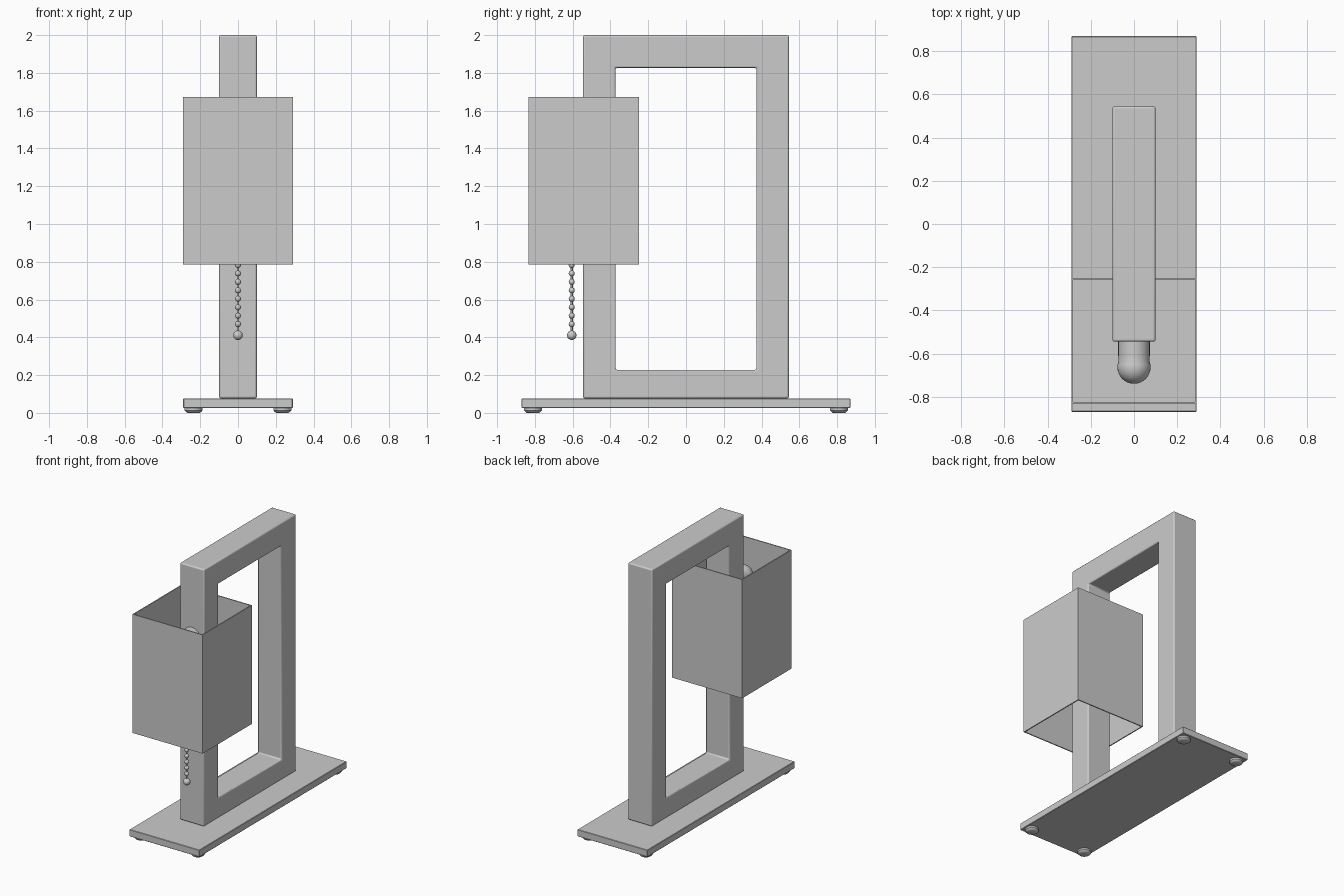
import bpy, bmesh, math
from mathutils import Matrix, Vector

if "Cube" in bpy.data.objects:
    bpy.data.objects.remove(bpy.data.objects["Cube"])


def finish(name, bm, smooth=True):
    bmesh.ops.recalc_face_normals(bm, faces=bm.faces)
    me = bpy.data.meshes.new(name)
    bm.to_mesh(me)
    bm.free()
    ob = bpy.data.objects.new(name, me)
    bpy.context.collection.objects.link(ob)
    if smooth:
        bpy.ops.object.select_all(action='DESELECT')
        ob.select_set(True)
        bpy.context.view_layer.objects.active = ob
        bpy.ops.object.shade_smooth_by_angle(angle=math.radians(40))
    return ob


def bevel(ob, width, segments):
    m = ob.modifiers.new("edge_bevel", 'BEVEL')
    m.width, m.segments = width, segments
    m.limit_method = 'ANGLE'


def box(name, lo, hi):
    bm = bmesh.new()
    lo, hi = Vector(lo), Vector(hi)
    size = hi - lo
    bmesh.ops.create_cube(bm, size=1, matrix=Matrix.Translation((lo + hi) / 2)
                          @ Matrix.Diagonal((*size, 1)))
    return finish(name, bm, False)


def lathe(name, profile, origin, rot=Matrix.Identity(4), steps=32):
    # profile is (radius, height) from axis to axis
    bm = bmesh.new()
    vs = [bm.verts.new((r, 0, h)) for r, h in profile]
    es = [bm.edges.new(p) for p in zip(vs, vs[1:])]
    bmesh.ops.spin(bm, geom=vs + es, cent=(0, 0, 0), axis=(0, 0, 1),
                   angle=math.tau, steps=steps)
    bmesh.ops.remove_doubles(bm, verts=bm.verts, dist=1e-5)
    bm.transform(Matrix.Translation(origin) @ rot)
    return finish(name, bm)


# Base plate
bevel(box("base_plate", (-0.29, -0.87, 0.025), (0.29, 0.87, 0.077)), 0.003, 1)

# Four low round feet
foot = [(0, 0), (0.032, 0), (0.04, 0.005), (0.047, 0.013), (0.047, 0.026), (0, 0.026)]
for i, (sx, sy) in enumerate([(-1, -1), (1, -1), (-1, 1), (1, 1)]):
    lathe(f"foot_{i + 1}", foot, (sx * 0.235, sy * 0.81, 0))

# Upright rectangular frame
bm = bmesh.new()


def loop(y0, y1, z0, z1):
    return [bm.verts.new((-0.1, y, z)) for y, z in
            ((y0, z0), (y1, z0), (y1, z1), (y0, z1))]


outer, inner = loop(-0.545, 0.545, 0.077, 2.0), loop(-0.373, 0.373, 0.228, 1.827)
for i in range(4):
    j = (i + 1) % 4
    bm.faces.new((outer[i], outer[j], inner[j], inner[i]))
faces = bm.faces[:]
ext = bmesh.ops.extrude_face_region(bm, geom=faces, use_keep_orig=True)
bmesh.ops.translate(bm, vec=(0.2, 0, 0),
                    verts=[g for g in ext["geom"] if isinstance(g, bmesh.types.BMVert)])
bevel(finish("frame", bm, True), 0.01, 3)

# Square shade, open at top and bottom
bm = bmesh.new()
corners = [(-0.29, -0.833), (0.29, -0.833), (0.29, -0.25), (-0.29, -0.25)]
low = [bm.verts.new((x, y, 0.785)) for x, y in corners]
high = [bm.verts.new((x, y, 1.673)) for x, y in corners]
for i in range(4):
    j = (i + 1) % 4
    bm.faces.new((low[i], low[j], high[j], high[i]))
shade = finish("shade", bm, False)
m = shade.modifiers.new("wall", 'SOLIDIFY')
m.thickness, m.offset, m.use_even_offset = 0.008, -1, True

# Bulb lying forward out of the front post
profile = [(0, 0), (0.073, 0), (0.073, 0.07)]
for k in range(11):
    a = math.radians(-20 + 11 * k)
    profile.append((0.077 * math.cos(a), 0.123 + 0.077 * math.sin(a)))
profile[-1] = (0, 0.2)
lathe("bulb", profile, (0, -0.54, 1.47), Matrix.Rotation(math.pi / 2, 4, 'X'))

# Pull chain: cord, beads and end ball
bm = bmesh.new()
top, bottom, cy = 1.41, 0.42, -0.605
bmesh.ops.create_cone(bm, cap_ends=True, segments=10, radius1=0.006, radius2=0.006,
                      depth=top - bottom,
                      matrix=Matrix.Translation((0, cy, (top + bottom) / 2)))
for k in range(21):
    bmesh.ops.create_uvsphere(bm, u_segments=14, v_segments=10, radius=0.016,
                              matrix=Matrix.Translation((0, cy, 0.47 + 0.0447 * k)))
bmesh.ops.create_uvsphere(bm, u_segments=20, v_segments=14, radius=0.025,
                          matrix=Matrix.Translation((0, cy, 0.411)))
finish("pull_chain", bm)
